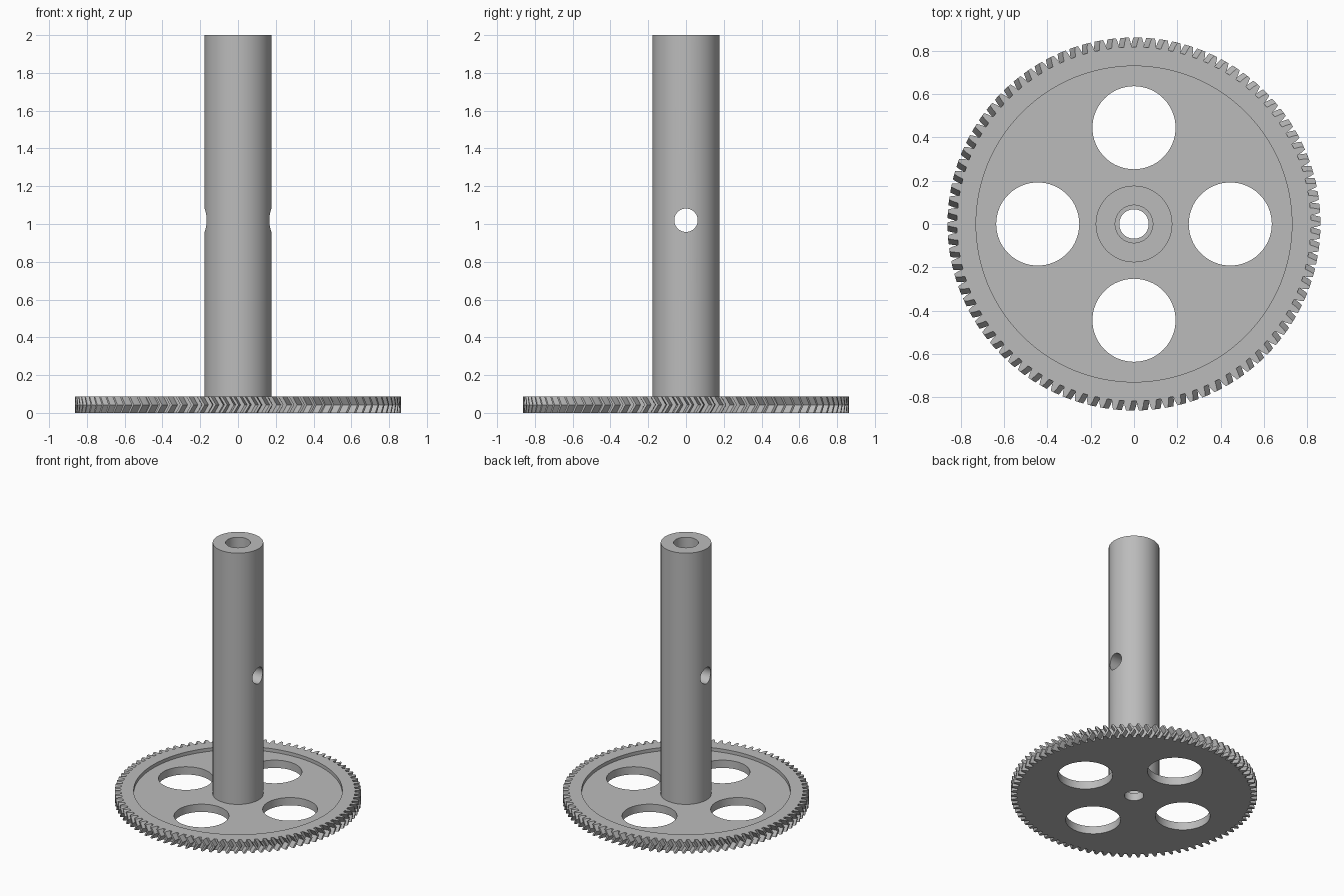
import bpy, bmesh
from math import pi, cos, sin, radians

if "Cube" in bpy.data.objects:
    bpy.data.objects.remove(bpy.data.objects["Cube"])

TEETH, TIP, ROOT = 90, 0.862, 0.818
RIM_Z, WEB_Z, TWIST = 0.086, 0.06, 0.03

grey = bpy.data.materials.new("light_grey")
grey.use_nodes = True
grey.diffuse_color = (0.5, 0.5, 0.5, 1)
grey.node_tree.nodes["Principled BSDF"].inputs["Base Color"].default_value = (0.5, 0.5, 0.5, 1)


def make_object(name, bm):
    bmesh.ops.recalc_face_normals(bm, faces=bm.faces)
    mesh = bpy.data.meshes.new(name)
    bm.to_mesh(mesh)
    bm.free()
    mesh.materials.append(grey)
    obj = bpy.data.objects.new(name, mesh)
    bpy.context.collection.objects.link(obj)
    return obj


def cylinder(name, radius, depth, location, axis="Z", sides=96):
    turn = (0, pi / 2, 0) if axis == "X" else (0, 0, 0)
    bpy.ops.mesh.primitive_cylinder_add(vertices=sides, radius=radius, depth=depth,
                                        location=location, rotation=turn)
    obj = bpy.context.object
    obj.name = name
    obj.data.materials.append(grey)
    return obj


def cut(target, cutter):
    mod = target.modifiers.new("cut", "BOOLEAN")
    mod.operation, mod.solver, mod.object = "DIFFERENCE", "EXACT", cutter
    bpy.context.view_layer.objects.active = target
    bpy.ops.object.modifier_apply(modifier=mod.name)
    bpy.data.objects.remove(cutter)


def smooth(obj):
    bpy.ops.object.select_all(action="DESELECT")
    obj.select_set(True)
    bpy.context.view_layer.objects.active = obj
    bpy.ops.object.shade_smooth_by_angle(angle=radians(20))


def tube(name, inner, outer, z0, z1, sides=96):
    bm = bmesh.new()
    rings = []
    for r, z in ((outer, z0), (outer, z1), (inner, z1), (inner, z0)):
        rings.append([bm.verts.new((r * cos(2 * pi * i / sides), r * sin(2 * pi * i / sides), z))
                      for i in range(sides)])
    for a, b in zip(rings, rings[1:] + rings[:1]):
        for i in range(sides):
            j = (i + 1) % sides
            bm.faces.new((a[i], a[j], b[j], b[i]))
    return make_object(name, bm)


# Herringbone gear: one tooth outline, twisted to mid-height and back
tooth = ((-0.31, ROOT), (-0.23, 0.841), (-0.12, TIP), (0.12, TIP), (0.23, 0.841), (0.31, ROOT))
bm = bmesh.new()
layers = []
for z, twist in ((0, 0), (RIM_Z / 2, TWIST), (RIM_Z, 0)):
    ring = []
    for t in range(TEETH):
        for offset, r in tooth:
            a = 2 * pi * (t + offset) / TEETH + twist
            ring.append(bm.verts.new((r * cos(a), r * sin(a), z)))
    layers.append(ring)
for low, high in zip(layers, layers[1:]):
    for i in range(len(low)):
        j = (i + 1) % len(low)
        bm.faces.new((low[i], low[j], high[j], high[i]))
bm.faces.new(layers[0][::-1])
bm.faces.new(layers[-1])
gear = make_object("herringbone_gear", bm)

# Recessed web, lightening holes and centre bore
cut(gear, cylinder("recess_cutter", 0.73, 0.2, (0, 0, WEB_Z + 0.1), sides=128))
for k in range(4):
    a = k * pi / 2
    cut(gear, cylinder("hole_cutter", 0.192, 0.5, (0.445 * cos(a), 0.445 * sin(a), 0), sides=64))
cut(gear, cylinder("bore_cutter", 0.068, 0.5, (0, 0, 0), sides=48))
smooth(gear)

# Hollow shaft with a cross pin hole
shaft = tube("hollow_shaft", 0.087, 0.177, WEB_Z, 2)
cut(shaft, cylinder("pin_cutter", 0.062, 1, (0, 0, 1.02), axis="X", sides=48))
smooth(shaft)
